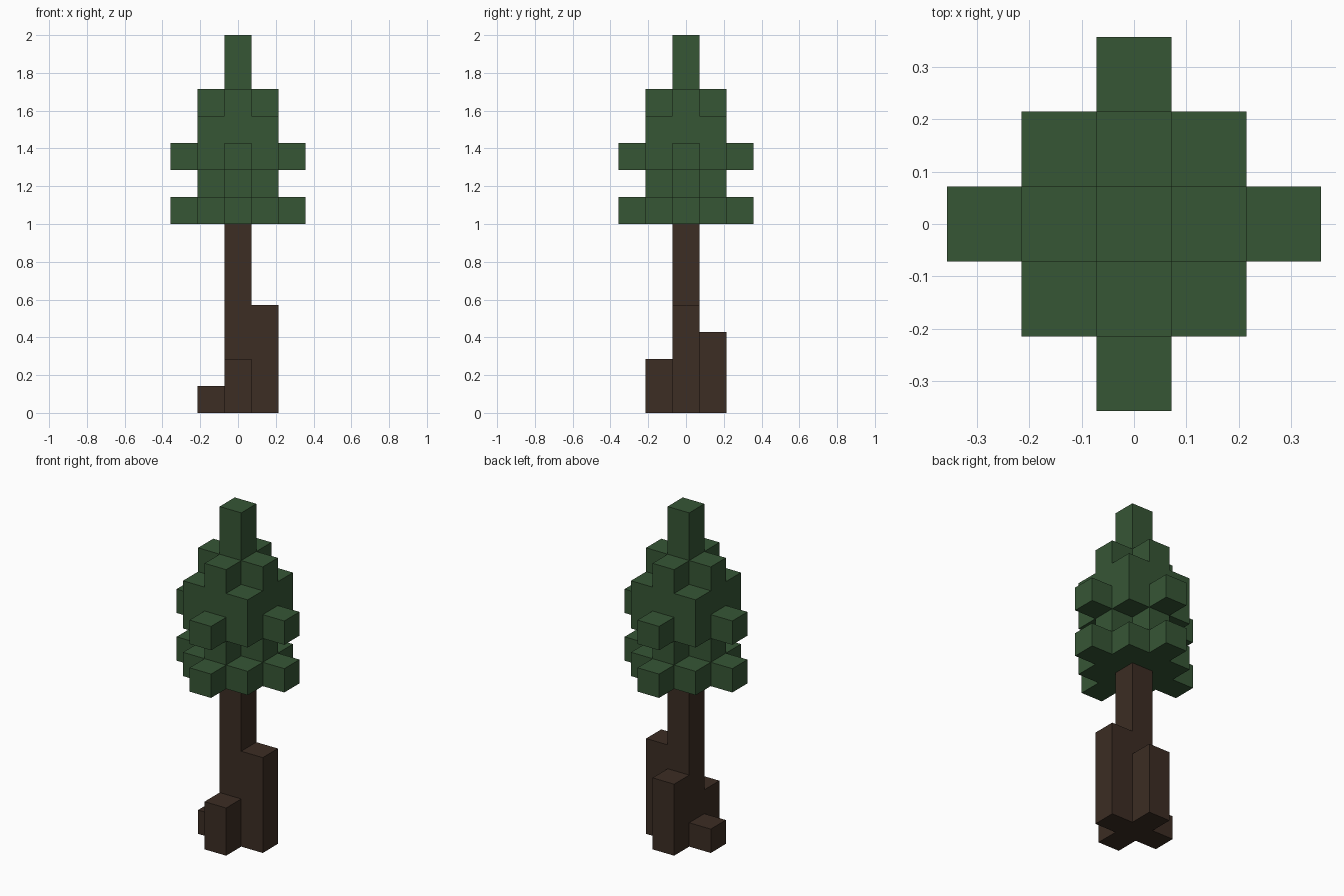
import bpy
import bmesh
from mathutils import Vector

U = 1 / 7  # edge of one block

if "Cube" in bpy.data.objects:
    bpy.data.objects.remove(bpy.data.objects["Cube"], do_unlink=True)


def make_material(name, rgb):
    mat = bpy.data.materials.new(name)
    mat.use_nodes = True
    mat.diffuse_color = (*rgb, 1)
    mat.node_tree.nodes["Principled BSDF"].inputs["Base Color"].default_value = (*rgb, 1)
    return mat


def build_blocks(name, cells, mat):
    """Make one mesh from the outer faces of a set of grid cells."""
    bm = bmesh.new()
    for cell in cells:
        centre = Vector(cell) + Vector((0, 0, 0.5))
        for axis in range(3):
            for sign in (-1, 1):
                normal = Vector((0, 0, 0))
                normal[axis] = sign
                if tuple(int(a + b) for a, b in zip(cell, normal)) in cells:
                    continue
                side = Vector((0, 0, 0))
                side[(axis + 1) % 3] = 0.5
                up = normal.cross(side)
                mid = centre + normal / 2
                corners = (mid - side - up, mid + side - up, mid + side + up, mid - side + up)
                bm.faces.new([bm.verts.new(c * U) for c in corners])
    bmesh.ops.remove_doubles(bm, verts=bm.verts, dist=U / 100)
    mesh = bpy.data.meshes.new(name)
    bm.to_mesh(mesh)
    bm.free()
    mesh.materials.append(mat)
    obj = bpy.data.objects.new(name, mesh)
    bpy.context.collection.objects.link(obj)
    return obj


bark = make_material("dark bark brown", (0.045, 0.026, 0.017))
leaf = make_material("forest green", (0.037, 0.093, 0.036))

# Trunk column with a root of a different height on each side
trunk = {(0, 0, z) for z in range(7)}
for (x, y), height in {(1, 0): 4, (0, 1): 3, (0, -1): 2, (-1, 0): 1}.items():
    trunk |= {(x, y, z) for z in range(height)}
build_blocks("trunk", trunk, bark)

# Plan shapes of the leaf layers
tip = {(0, 0)}
sides = {(1, 0), (-1, 0), (0, 1), (0, -1)}
plus = tip | sides
square = {(x, y) for x in (-1, 0, 1) for y in (-1, 0, 1)}
branched = square | {(2 * x, 2 * y) for x, y in sides}

# Leaf layers from the bottom up
layers = [branched, plus, branched, square, plus, tip, tip]
foliage = {(x, y, 7 + i) for i, plan in enumerate(layers) for x, y in plan}
build_blocks("foliage", foliage, leaf)
